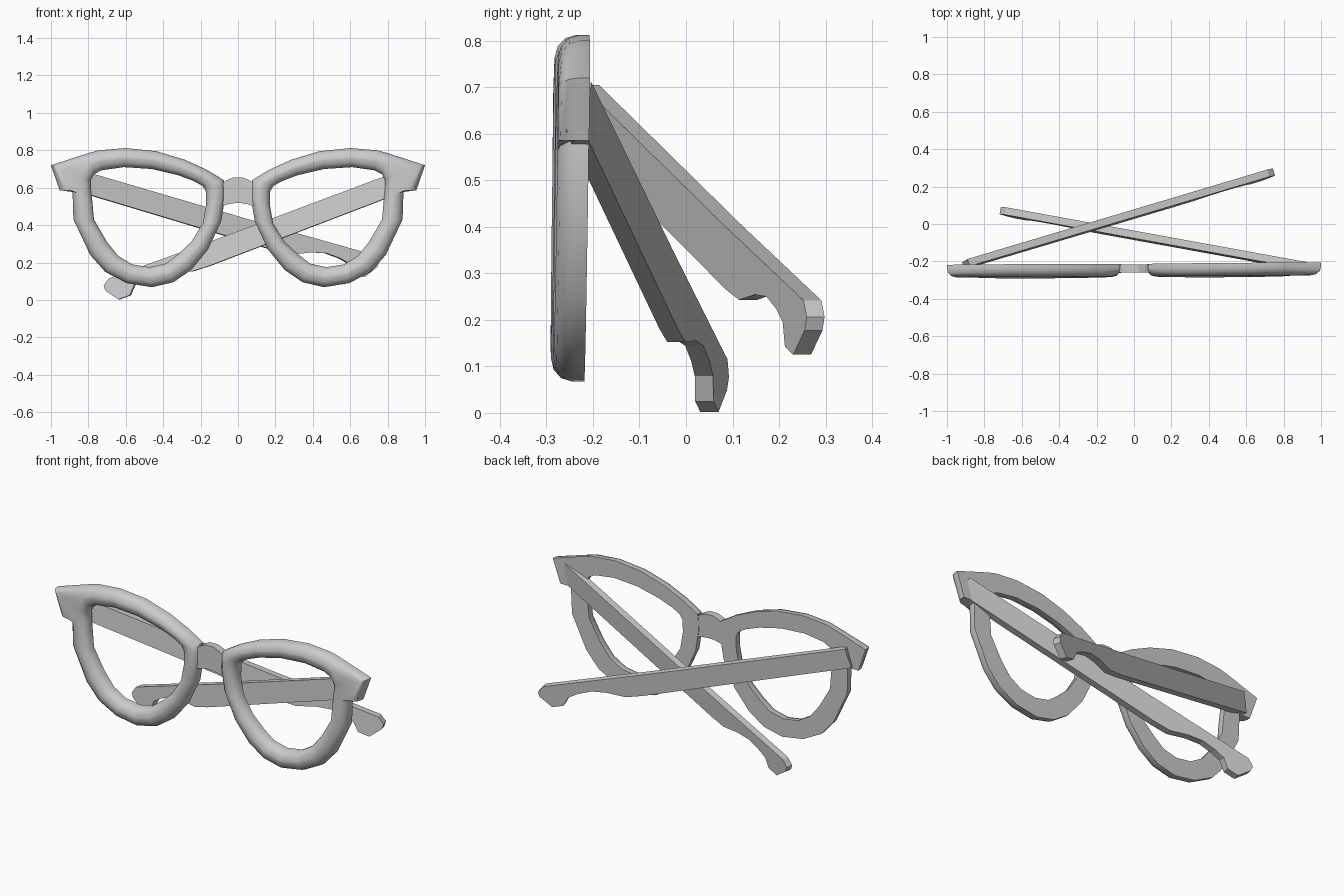
import bpy, bmesh
from math import sin, cos, atan, atan2, radians, pi
from mathutils import Vector

if "Cube" in bpy.data.objects:
    bpy.data.objects.remove(bpy.data.objects["Cube"])


def make_object(name, verts, faces, smooth=False):
    me = bpy.data.meshes.new(name)
    me.from_pydata(verts, [], faces)
    bm = bmesh.new()
    bm.from_mesh(me)
    bmesh.ops.recalc_face_normals(bm, faces=bm.faces)
    bm.to_mesh(me)
    bm.free()
    ob = bpy.data.objects.new(name, me)
    bpy.context.collection.objects.link(ob)
    if smooth:
        bpy.ops.object.select_all(action='DESELECT')
        ob.select_set(True)
        bpy.context.view_layer.objects.active = ob
        bpy.ops.object.shade_smooth_by_angle(angle=radians(40))
    return ob


def lean(x, depth, z):
    # the frame front is very slightly turned and tipped
    return (x, -0.216 - depth + 0.006 * x + 0.014 * (z - 0.45), z)


# Rim outline pairs: outer x, z and inner x, z (includes the flared end piece)
RIM = [
    (.075, .64, .19, .61), (.165, .695, .235, .635), (.285, .75, .32, .667),
    (.435, .795, .46, .70), (.60, .812, .61, .71), (.745, .80, .73, .693),
    (.80, .785, .77, .672), (1.0, .72, .787, .64), (.953, .585, .785, .59),
    (.885, .585, .78, .54), (.88, .43, .77, .43), (.79, .24, .70, .31),
    (.71, .15, .64, .235), (.595, .09, .565, .19), (.46, .068, .472, .175),
    (.345, .095, .385, .195), (.25, .16, .32, .245), (.16, .27, .25, .31),
    (.09, .42, .188, .41), (.07, .54, .17, .51), (.07, .60, .172, .58),
]


def rim_section(row):
    # flat back, rounded front, from outer edge to inner edge
    a, b = Vector(row[:2]), Vector(row[2:])
    w = (b - a).length
    h = min(.055, .47 * w)
    arc = [(h * (1 - cos(t)), .022 + .045 * sin(t)) for t in (0, pi / 6, pi / 3, pi / 2)]
    prof = [(0, 0)] + arc + [(w - s, d) for s, d in reversed(arc)] + [(w, 0)]
    return [(a + (b - a) * (s / w), d) for s, d in prof]


for side, label in ((1, "right"), (-1, "left")):
    verts, faces = [], []
    for row in RIM:
        verts += [lean(side * p.x, d, p.y) for p, d in rim_section(row)]
    n, m = len(RIM), len(verts) // len(RIM)
    for i in range(n):
        for j in range(m):
            k, l = (i + 1) % n, (j + 1) % m
            faces.append((i * m + j, i * m + l, k * m + l, k * m + j))
    make_object(label + "_rim", verts, faces, True)


def prism(name, front, back):
    n = len(front)
    faces = [tuple(range(n)), tuple(range(2 * n - 1, n - 1, -1))]
    faces += [(i, (i + 1) % n, n + (i + 1) % n, n + i) for i in range(n)]
    return make_object(name, front + back, faces)


# Nose bridge
half = [(.09, .50), (.05, .512), (.02, .517), (.025, .655), (.06, .64), (.09, .62)]
low, high = half[:3], half[3:]
outline = low + [(-x, z) for x, z in reversed(low)] + [(-x, z) for x, z in reversed(high)] + high
prism("bridge", [lean(x, .045, z) for x, z in outline], [lean(x, .003, z) for x, z in outline])

# Folded temple arms with a hooked ear tip: distance along arm, height
ARM = [(0, 0), (1.1, 0), (1.735, .006), (1.775, -.02), (1.775, -.05),
       (1.725, -.118), (1.66, -.118), (1.618, -.075), (1.56, -.062),
       (1.48, -.057), (1.40, -.075), (1.30, -.115), (1.2, -.12), (0, -.112)]


def temple(name, side, hinge, inward, drop):
    b = atan(inward)
    a = atan2(drop, (1 + inward ** 2) ** .5)
    hx, hy, hz = hinge
    back, front = [], []
    for u, v in ARM:
        r = u * cos(a) + v * sin(a)
        z = hz - u * sin(a) + v * cos(a)
        x, y = hx - side * r * cos(b), hy + r * sin(b) + .08 * v
        back.append((x, y, z))
        front.append((x - side * .04 * sin(b), y - .04 * cos(b), z))
    prism(name, front, back)


temple("right_temple", 1, (.92, -.203, .71), .182, .375)
temple("left_temple", -1, (-.89, -.187, .705), .298, .293)
